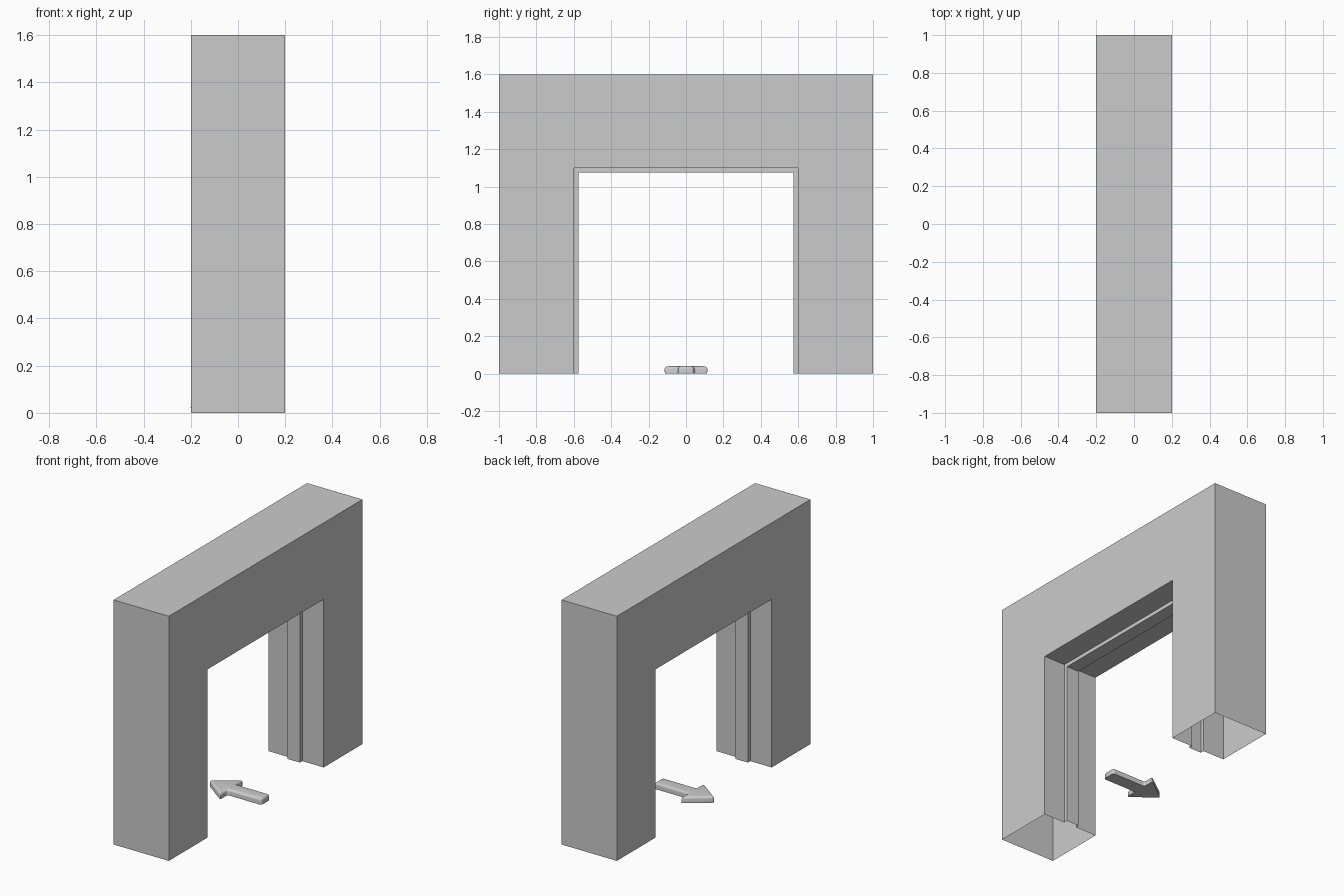
import bpy, bmesh

if "Cube" in bpy.data.objects:
    bpy.data.objects.remove(bpy.data.objects["Cube"])


def finish(bm, name):
    bmesh.ops.recalc_face_normals(bm, faces=bm.faces)
    mesh = bpy.data.meshes.new(name)
    bm.to_mesh(mesh)
    bm.free()
    obj = bpy.data.objects.new(name, mesh)
    bpy.context.collection.objects.link(obj)
    return obj


def u_loop(bm, x, half, top):
    """Upside-down U at depth x, open at the floor."""
    return [bm.verts.new(p) for p in
            ((x, -half, 0), (x, -half, top), (x, half, top), (x, half, 0))]


# Doorway frame: hollow shell swept around the opening, with a raised
# strip on the inner faces and open leg bottoms
section = [(-0.2, 1, 1.6), (0.2, 1, 1.6),
           (0.2, 0.6, 1.1), (0.045, 0.6, 1.1),
           (0.045, 0.575, 1.075), (-0.045, 0.575, 1.075),
           (-0.045, 0.6, 1.1), (-0.2, 0.6, 1.1)]
bm = bmesh.new()
loops = [u_loop(bm, *s) for s in section]
for a, b in zip(loops, loops[1:] + loops[:1]):
    for i in range(3):
        bm.faces.new((a[i], a[i + 1], b[i + 1], b[i]))
finish(bm, "doorway_frame")

# Direction arrow on the floor, pointing to -x
half = [(-0.207, 0), (-0.045, 0.12), (-0.045, 0.044), (0.2, 0.044)]
outline = half + [(x, -y) for x, y in reversed(half[1:])]
bm = bmesh.new()
base = bm.faces.new([bm.verts.new((x, y, 0)) for x, y in outline])
extruded = bmesh.ops.extrude_face_region(bm, geom=[base], use_keep_orig=True)
top = [v for v in extruded["geom"] if isinstance(v, bmesh.types.BMVert)]
bmesh.ops.translate(bm, verts=top, vec=(0, 0, 0.04))
# Round every edge except the ones on the floor
edges = [e for e in bm.edges if any(v.co.z > 0.01 for v in e.verts)]
bmesh.ops.bevel(bm, geom=edges, offset=0.015, segments=4,
                profile=0.5, affect='EDGES', clamp_overlap=True)
arrow = finish(bm, "floor_arrow")
bpy.context.view_layer.objects.active = arrow
arrow.select_set(True)
bpy.ops.object.shade_smooth_by_angle(angle=0.6)
